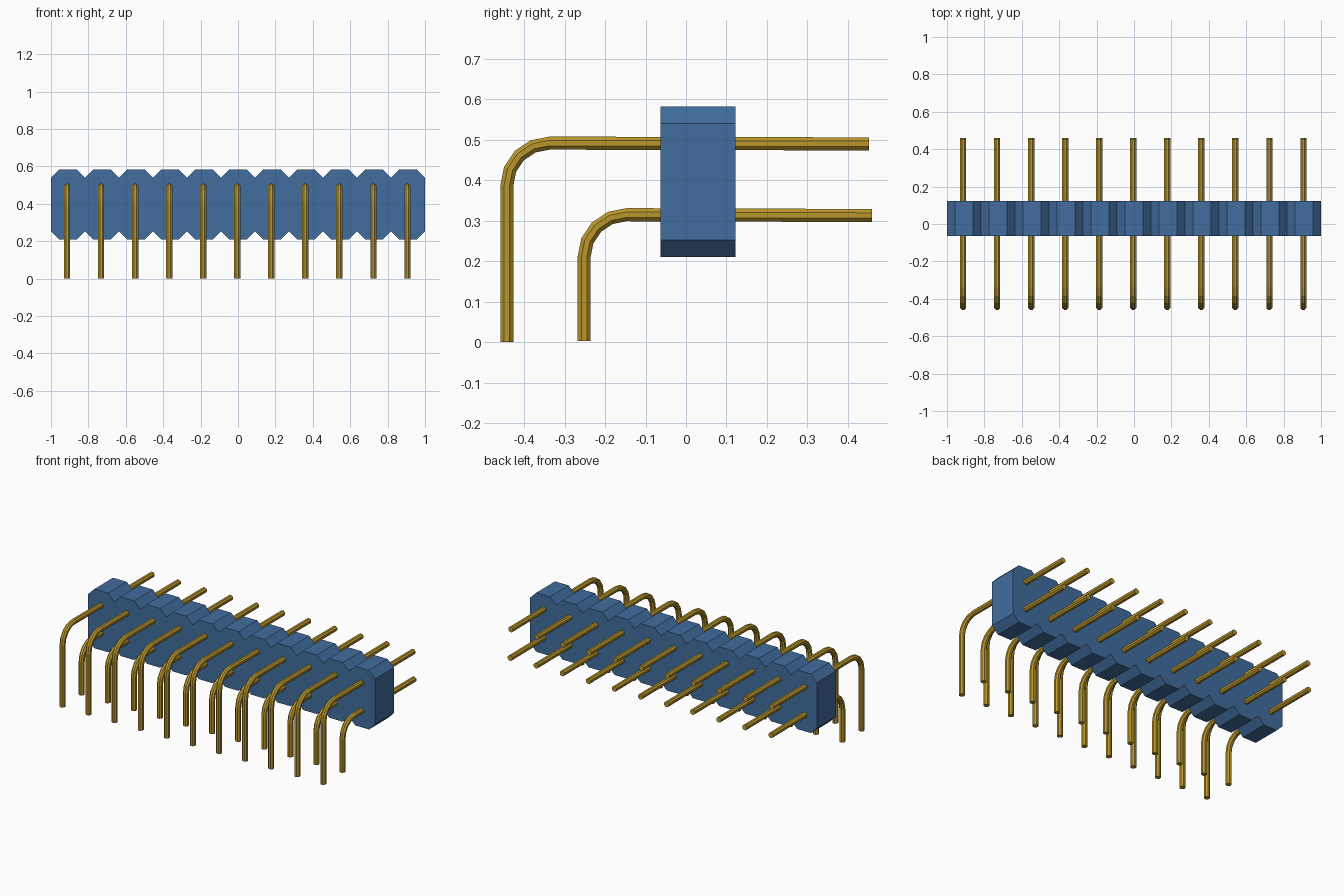
import bpy
import bmesh
from math import sin, cos, pi

if "Cube" in bpy.data.objects:
    bpy.data.objects.remove(bpy.data.objects["Cube"], do_unlink=True)

COUNT = 11
PITCH = 2 / COUNT
Y_FRONT, Y_BACK = -0.063, 0.123


def make_material(name, colour):
    mat = bpy.data.materials.new(name)
    mat.use_nodes = True
    mat.diffuse_color = colour
    mat.node_tree.nodes["Principled BSDF"].inputs["Base Color"].default_value = colour
    return mat


blue = make_material("blue plastic", (0.053, 0.155, 0.345, 1))
gold = make_material("gold metal", (0.49, 0.31, 0.025, 1))


def add_object(name, mesh, mat):
    mesh.materials.append(mat)
    obj = bpy.data.objects.new(name, mesh)
    bpy.context.collection.objects.link(obj)
    return obj


def housing(bottom, top, chamfer):
    """Row of joined octagonal cells, extruded front to back."""
    upper = [(-1, top - chamfer)]
    for i in range(COUNT):
        left = -1 + i * PITCH
        right = left + PITCH
        upper += [(left + chamfer, top), (right - chamfer, top), (right, top - chamfer)]
    lower = [(x, bottom + top - z) for x, z in reversed(upper)]
    bm = bmesh.new()
    face = bm.faces.new([bm.verts.new((x, Y_FRONT, z)) for x, z in upper + lower])
    result = bmesh.ops.extrude_face_region(bm, geom=[face])
    for v in result["geom"]:
        if isinstance(v, bmesh.types.BMVert):
            v.co.y = Y_BACK
    bmesh.ops.recalc_face_normals(bm, faces=bm.faces)
    mesh = bpy.data.meshes.new("housing")
    bm.to_mesh(mesh)
    bm.free()
    return add_object("housing", mesh, blue)


def pin_mesh(name, back, level, front, foot, bend=0.105, radius=0.0175, sides=8):
    """Round pin swept along a right-angle path, with flat capped ends."""
    # Each station holds y, z and the direction angle of the path there
    stations = [(back, level - 0.002, 0)]
    for i in range(5):
        a = i * pi / 8
        stations.append((front + bend - bend * sin(a), level - bend + bend * cos(a), a))
    stations.append((front, foot, pi / 2))
    bm = bmesh.new()
    rings = []
    for y, z, a in stations:
        ring = []
        for k in range(sides):
            t = (k + 0.5) * 2 * pi / sides
            out = radius * sin(t)
            ring.append(bm.verts.new((radius * cos(t), y - out * sin(a), z + out * cos(a))))
        rings.append(ring)
    for r, s in zip(rings, rings[1:]):
        for k in range(sides):
            n = (k + 1) % sides
            bm.faces.new((r[k], r[n], s[n], s[k]))
    bm.faces.new(rings[0])
    bm.faces.new(rings[-1])
    bmesh.ops.recalc_face_normals(bm, faces=bm.faces)
    mesh = bpy.data.meshes.new(name)
    bm.to_mesh(mesh)
    bm.free()
    mesh.materials.append(gold)
    return mesh


# Notched plastic block
housing(0.21, 0.583, 0.043)

# Two rows of bent pins sharing one mesh per row
rows = {
    "upper_pin": pin_mesh("upper_pin", 0.452, 0.492, -0.443, 0),
    "lower_pin": pin_mesh("lower_pin", 0.46, 0.315, -0.252, 0.003),
}
for name, mesh in rows.items():
    for i in range(COUNT):
        pin = bpy.data.objects.new(f"{name}_{i + 1}", mesh)
        pin.location.x = (i - (COUNT - 1) / 2) * PITCH - 0.004
        bpy.context.collection.objects.link(pin)
